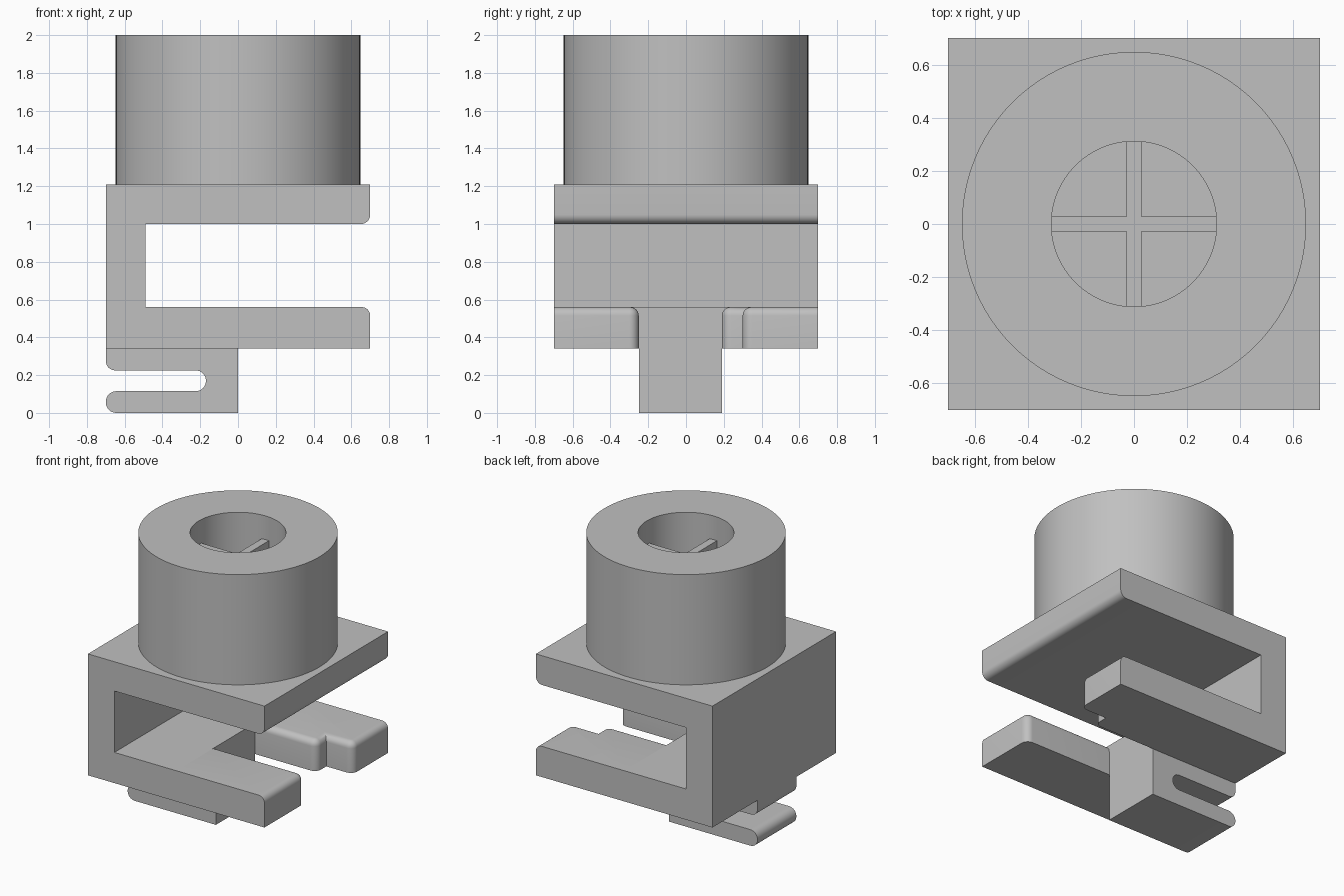
import bpy, bmesh
from math import pi, cos, sin, radians
from mathutils import Vector

cube = bpy.data.objects.get("Cube")
if cube:
    bpy.data.objects.remove(cube, do_unlink=True)

grey = bpy.data.materials.new("plain grey")
grey.use_nodes = True
GREY = (0.53, 0.53, 0.53, 1)
grey.diffuse_color = GREY
grey.node_tree.nodes["Principled BSDF"].inputs["Base Color"].default_value = GREY

HALF = 0.7        # half width of the square body
CLIP_LO, CLIP_HI = -0.25, 0.19
BASE, TRAY = 0.34, 0.56
PLATE_LO, PLATE_HI = 1.0, 1.21
R = 0.05          # general edge rounding


def finish(name, bm):
    bmesh.ops.recalc_face_normals(bm, faces=bm.faces[:])
    mesh = bpy.data.meshes.new(name)
    bm.to_mesh(mesh)
    bm.free()
    mesh.materials.append(grey)
    obj = bpy.data.objects.new(name, mesh)
    bpy.context.collection.objects.link(obj)
    bpy.ops.object.select_all(action='DESELECT')
    obj.select_set(True)
    bpy.context.view_layer.objects.active = obj
    bpy.ops.object.shade_smooth_by_angle(angle=radians(35))
    return obj


def rounded(corners, steps=8):
    """Outline from (a, b[, radius]) right-angle corners."""
    out = []
    for i, c in enumerate(corners):
        p = Vector(c[:2])
        if len(c) < 3:
            out.append(p)
            continue
        r = c[2]
        u = (Vector(corners[i - 1][:2]) - p).normalized()
        v = (Vector(corners[(i + 1) % len(corners)][:2]) - p).normalized()
        centre = p + (u + v) * r
        for k in range(steps + 1):
            t = k / steps * pi / 2
            out.append(centre - v * r * cos(t) - u * r * sin(t))
    return out


def prism(corners, lo, hi, axis):
    """Extrude an outline along y (outline in x, z) or z (outline in x, y)."""
    bm = bmesh.new()
    place = (lambda p: (p.x, lo, p.y)) if axis == 'y' else (lambda p: (p.x, p.y, lo))
    face = bm.faces.new([bm.verts.new(place(p)) for p in rounded(corners)])
    new = bmesh.ops.extrude_face_region(bm, geom=[face])["geom"]
    shift = Vector((0, hi - lo, 0)) if axis == 'y' else Vector((0, 0, hi - lo))
    bmesh.ops.translate(bm, vec=shift, verts=[g for g in new if isinstance(g, bmesh.types.BMVert)])
    return bm


# C-shaped body: top plate, side wall and inner half of the tray
finish("body_bracket", prism([
    (-HALF, BASE), (0, BASE), (0, TRAY), (-0.49, TRAY), (-0.49, PLATE_LO),
    (HALF, PLATE_LO, R), (HALF, PLATE_HI), (-HALF, PLATE_HI)], -HALF, HALF, 'y'))


# Tray arms, with rounded tips and rounded slot edges
def tray_arm(name, corners):
    bm = prism(corners, BASE, TRAY, 'z')

    def is_rounded(e):
        a, b = (v.co for v in e.verts)
        on_top = min(a.z, b.z) > TRAY - 1e-4
        at_root = max(a.x, b.x) < 1e-4
        outside = min(abs(a.y), abs(b.y)) > HALF - 1e-4
        return on_top and not at_root and not outside

    bmesh.ops.bevel(bm, geom=[e for e in bm.edges if is_rounded(e)], offset=0.045,
                    offset_type='OFFSET', segments=6, profile=0.5,
                    affect='EDGES', clamp_overlap=False)
    finish(name, bm)


tray_arm("front_tray_arm", [(0, -HALF), (HALF, -HALF), (HALF, CLIP_LO, R), (0, CLIP_LO)])
tray_arm("back_tray_arm", [(0, CLIP_HI), (0.49, CLIP_HI, R), (0.49, 0.3),
                           (HALF, 0.3, R), (HALF, HALF), (0, HALF)])

# Slotted spring clip below the tray
finish("spring_clip", prism([
    (0, 0), (0, BASE), (-HALF, BASE), (-HALF, 0.225, R), (-0.17, 0.225, 0.054),
    (-0.17, 0.115, 0.054), (-HALF, 0.115, 0.056), (-HALF, 0, 0.056)],
    CLIP_LO, CLIP_HI, 'y'))

# Round socket on top
OUTER, BORE, TOP = 0.648, 0.311, 2.0
bm = bmesh.new()
ring = [bm.verts.new((r, 0, z)) for r, z in
        ((BORE, PLATE_HI), (OUTER, PLATE_HI), (OUTER, TOP), (BORE, TOP))]
edges = [bm.edges.new((ring[i - 1], ring[i])) for i in range(4)]
bmesh.ops.spin(bm, geom=ring + edges, cent=(0, 0, 0), axis=(0, 0, 1),
               angle=2 * pi, steps=96, use_merge=False)
bmesh.ops.remove_doubles(bm, verts=bm.verts[:], dist=1e-4)
finish("round_socket", bm)

# Cross-shaped rib standing in the bore
W = 0.028
quarter = [Vector((BORE, -W)), Vector((BORE, W)), Vector((W, W))]
cross = []
for turn in range(4):
    for p in quarter:
        q = p.copy()
        for _ in range(turn):
            q = Vector((-q.y, q.x))
        cross.append((q.x, q.y))
finish("cross_rib", prism(cross, PLATE_HI, 1.83, 'z'))
